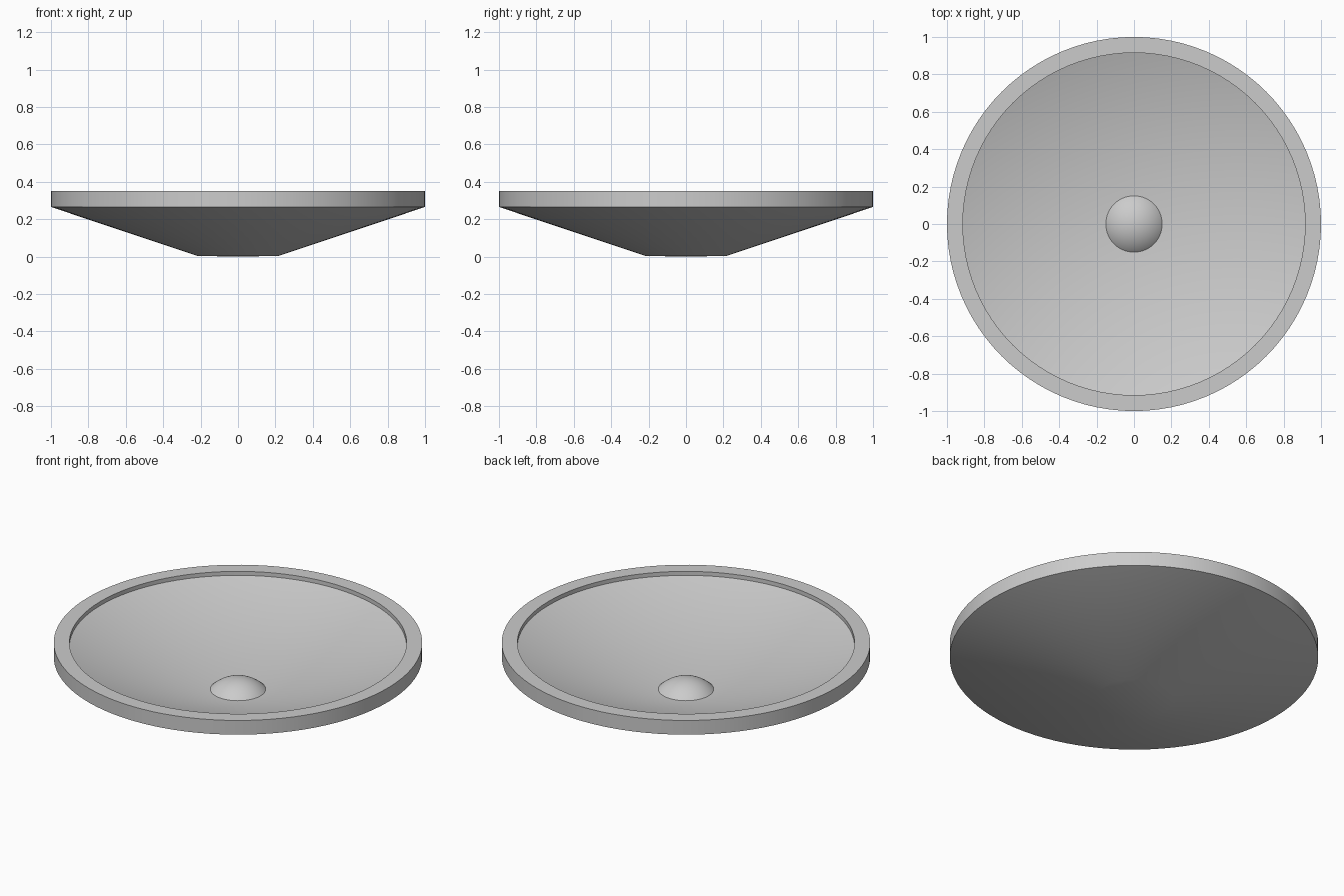
import bpy, bmesh
from math import sin, cos, pi, radians

cube = bpy.data.objects.get("Cube")
if cube:
    bpy.data.objects.remove(cube)

SEGMENTS = 96

grey = bpy.data.materials.new("light_grey")
grey.use_nodes = True
colour = (0.6, 0.6, 0.6, 1)
grey.diffuse_color = colour
grey.node_tree.nodes["Principled BSDF"].inputs["Base Color"].default_value = colour


def revolve(name, profile):
    """Spin an (r, z) profile around the z axis into a smooth object."""
    bm = bmesh.new()
    verts = [bm.verts.new((r, 0, z)) for r, z in profile]
    edges = [bm.edges.new(pair) for pair in zip(verts, verts[1:])]
    bmesh.ops.spin(bm, geom=verts + edges, cent=(0, 0, 0), axis=(0, 0, 1),
                   angle=2 * pi, steps=SEGMENTS)
    bmesh.ops.remove_doubles(bm, verts=bm.verts, dist=0.0005)
    bmesh.ops.recalc_face_normals(bm, faces=bm.faces)
    mesh = bpy.data.meshes.new(name)
    bm.to_mesh(mesh)
    bm.free()
    mesh.materials.append(grey)
    obj = bpy.data.objects.new(name, mesh)
    bpy.context.collection.objects.link(obj)
    bpy.ops.object.select_all(action='DESELECT')
    obj.select_set(True)
    bpy.context.view_layer.objects.active = obj
    bpy.ops.object.shade_smooth_by_angle(angle=radians(30))
    return obj


# Dish: flat foot, conical underside, upright rim, small step, conical bowl
revolve("dish", [(0, 0), (0.215, 0.003), (1, 0.265), (1, 0.35),
                 (0.915, 0.35), (0.915, 0.326), (0, 0.022)])

# Centre dome: shallow spherical cap sunk slightly into the bowl
RADIUS, CENTRE_Z, RINGS = 0.214, -0.08, 16
arc = [radians(47) * i / RINGS for i in range(RINGS + 1)]
dome = [(RADIUS * sin(a), CENTRE_Z + RADIUS * cos(a)) for a in arc]
# close the cap underneath so its surface is solid
revolve("centre_dome", dome + [(0, dome[-1][1])])
